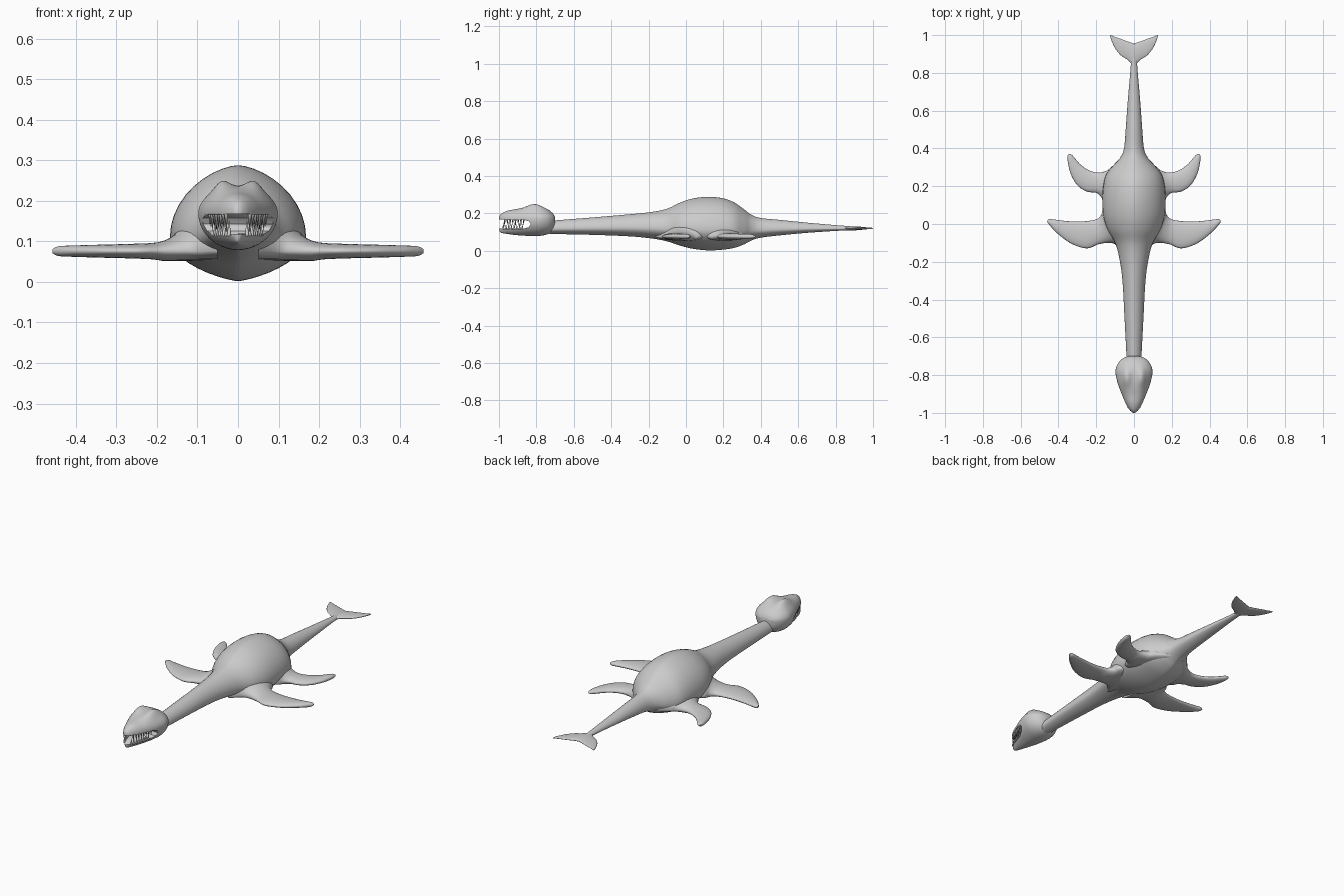
import bpy, bmesh, math
from mathutils import Vector

cube = bpy.data.objects.get("Cube")
if cube:
    bpy.data.objects.remove(cube, do_unlink=True)

grey = bpy.data.materials.new("plain_grey")
grey.use_nodes = True
GREY = (0.6, 0.6, 0.6, 1)
grey.diffuse_color = GREY
grey.node_tree.nodes["Principled BSDF"].inputs["Base Color"].default_value = GREY


def finish(name, bm, angle=40):
    bmesh.ops.recalc_face_normals(bm, faces=bm.faces)
    mesh = bpy.data.meshes.new(name)
    bm.to_mesh(mesh)
    bm.free()
    mesh.materials.append(grey)
    ob = bpy.data.objects.new(name, mesh)
    bpy.context.collection.objects.link(ob)
    bpy.ops.object.select_all(action='DESELECT')
    ob.select_set(True)
    bpy.context.view_layer.objects.active = ob
    bpy.ops.object.shade_smooth_by_angle(angle=math.radians(angle))
    return ob


def resample(stations, steps):
    """Smooth curve through all stations."""
    pts = [stations[0]] + list(stations) + [stations[-1]]
    out = []
    for i in range(1, len(pts) - 2):
        for k in range(steps):
            t = k / steps
            out.append([0.5 * (2 * b + (c - a) * t + (2 * a - 5 * b + 4 * c - d) * t * t
                               + (3 * b - a - 3 * c + d) * t ** 3)
                        for a, b, c, d in zip(*pts[i - 1:i + 3])])
    return out + [list(stations[-1])]


def loft(name, stations, section, sides=32, steps=5, angle=40):
    """Skin rings made by section(station, cos, sin)."""
    bm = bmesh.new()
    rings = []
    for st in resample(stations, steps):
        angles = [2 * math.pi * i / sides for i in range(sides)]
        rings.append([bm.verts.new(section(st, math.cos(a), math.sin(a))) for a in angles])
    for r, q in zip(rings, rings[1:]):
        for i in range(sides):
            j = (i + 1) % sides
            bm.faces.new((r[i], r[j], q[j], q[i]))
    bm.faces.new(rings[0])
    bm.faces.new(rings[-1])
    return finish(name, bm, angle)


# Neck, trunk and tail: y, half width, bottom, top
def body_section(st, c, s):
    y, w, low, high = st
    mid = low + 0.38 * (high - low)
    x = math.copysign(w * abs(c) ** (1.24 if s > 0 else 1.5), c)
    return x, y, mid + s * (high - mid if s > 0 else mid - low)


loft("body", [
    (-.73, .038, .09, .16), (-.5, .05, .085, .178), (-.3, .061, .077, .195),
    (-.18, .078, .065, .208), (-.1, .1, .05, .225), (-.03, .14, .027, .258),
    (.04, .162, .01, .28), (.12, .168, .002, .288), (.2, .163, .006, .28),
    (.26, .148, .016, .257), (.31, .11, .034, .222), (.35, .074, .055, .192),
    (.4, .053, .07, .175), (.5, .044, .082, .165), (.65, .033, .096, .15),
    (.8, .02, .106, .137), (.88, .014, .11, .131), (.95, .006, .116, .125)],
    body_section, sides=40)


# Head with two brow bumps
def head_section(st, c, s):
    y, w, low, high = st
    mid = 0.17
    x = w * c
    z = mid + s * (high - mid if s > 0 else mid - low)
    if s > 0:
        z += s * .022 * math.exp(-((abs(x) - .042) / .024) ** 2 - ((y + .815) / .05) ** 2)
    return x, y, z


head_profile = [
    (-.7, .03, .13, .18), (-.712, .06, .105, .2), (-.74, .086, .088, .222),
    (-.78, .098, .08, .235), (-.83, .09, .079, .235), (-.87, .077, .081, .23),
    (-.91, .061, .084, .222), (-.95, .044, .089, .215), (-.98, .027, .094, .203),
    (-.995, .013, .102, .19), (-1, .004, .13, .176)]
head = loft("head", head_profile, head_section, sides=56, steps=6)

# Mouth opening cut through the front of the head
bm = bmesh.new()
outline = [(-1.05, .118), (-1.05, .168), (-.87, .166), (-.84, .158),
           (-.83, .143), (-.84, .126), (-.87, .118)]
base = bm.faces.new([bm.verts.new((-.2, y, z)) for y, z in outline])
ext = bmesh.ops.extrude_face_region(bm, geom=[base])
bmesh.ops.translate(bm, vec=(.4, 0, 0),
                    verts=[v for v in ext["geom"] if isinstance(v, bmesh.types.BMVert)])
cutter = finish("mouth_cutter", bm)
cutter.hide_render = True
cut = head.modifiers.new("mouth", 'BOOLEAN')
cut.operation = 'DIFFERENCE'
cut.solver = 'EXACT'
cut.object = cutter
bpy.context.view_layer.objects.active = head
bpy.ops.object.modifier_apply(modifier=cut.name)
bpy.data.objects.remove(cutter, do_unlink=True)


# Teeth follow the jaw outline
def jaw_half_width(y):
    for a, b in zip(head_profile, head_profile[1:]):
        if b[0] <= y <= a[0]:
            return a[1] + (b[1] - a[1]) * (y - a[0]) / (b[0] - a[0])
    return 0


def teeth(name, root_z, length, inset, offset):
    bm = bmesh.new()
    for side in (-1, 1):
        for i in range(8):
            y = -.868 - .0145 * (i + offset)
            size = length * (1 if i % 2 else .75)
            x = side * jaw_half_width(y) * inset
            tip = bm.verts.new((x, y, root_z + size))
            ring = [bm.verts.new((x + .0055 * math.cos(k * math.pi / 4),
                                  y + .0055 * math.sin(k * math.pi / 4),
                                  root_z - math.copysign(.004, size))) for k in range(8)]
            bm.faces.new(ring)
            for k in range(8):
                bm.faces.new((ring[k], ring[(k + 1) % 8], tip))
    finish(name, bm, 60)


teeth("upper_teeth", .167, -.042, .88, 0)
teeth("lower_teeth", .118, .036, .76, .5)


# Flat limbs: leading x, y, trailing x, y, half thickness
def limb(name, stations, height, steps=5):
    for side, label in ((1, "left"), (-1, "right")):
        def section(st, c, s):
            lead, trail = Vector(st[0:2]), Vector(st[2:4])
            p = (lead + trail) / 2 + (lead - trail) / 2 * c
            h = st[4] if s > 0 else min(st[4], .024)
            return side * p.x, p.y, height + h * s
        loft(f"{label}_{name}", stations, section, sides=28, steps=steps, angle=50)


limb("front_flipper", [
    (.05, -.16, .05, .16, .085), (.1, -.108, .155, .085, .06), (.14, -.1, .175, .045, .038),
    (.19, -.108, .205, .023, .022), (.25, -.129, .28, .013, .018), (.33, -.105, .35, .015, .016),
    (.4, -.055, .41, .022, .014), (.44, -.015, .445, .026, .012), (.458, .008, .458, .02, .005)],
    .076)

limb("back_flipper", [
    (.05, .08, .04, .36, .085), (.15, .11, .11, .31, .06), (.175, .145, .14, .285, .038),
    (.2, .165, .185, .272, .022), (.25, .172, .235, .283, .018), (.3, .205, .28, .312, .016),
    (.335, .265, .31, .345, .014), (.35, .325, .33, .367, .012), (.352, .36, .345, .372, .005)],
    .076)

limb("tail_fluke", [
    (0, .83, 0, .955, .011), (.03, .866, .03, .965, .009), (.07, .893, .07, .98, .007),
    (.1, .93, .1, .99, .005), (.12, .972, .12, .999, .004), (.126, .993, .126, 1, .002)],
    .12)
